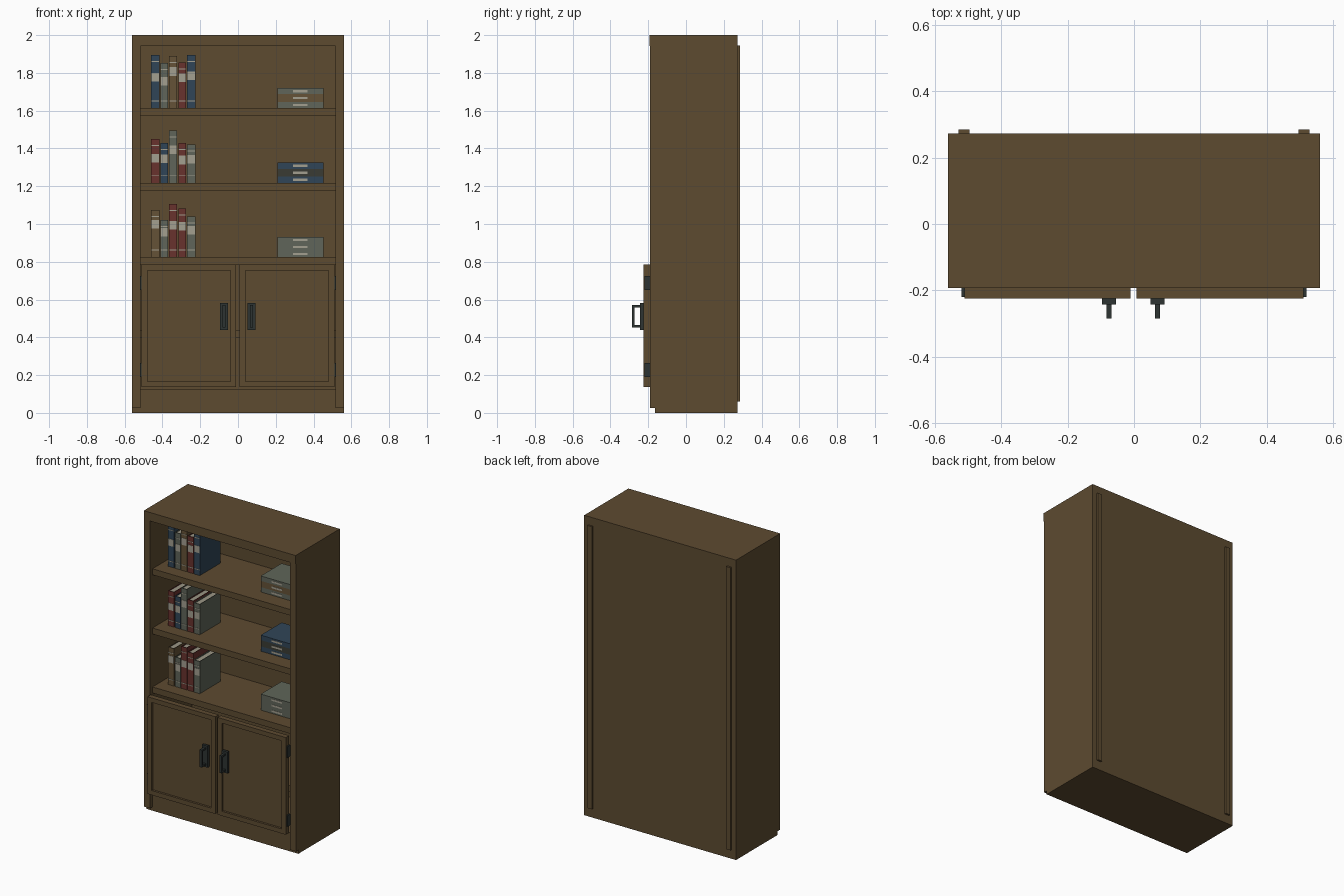
import bpy, bmesh

if "Cube" in bpy.data.objects:
    bpy.data.objects.remove(bpy.data.objects["Cube"])


def material(name, rgb):
    m = bpy.data.materials.new(name)
    m.diffuse_color = (*rgb, 1)
    m.use_nodes = True
    m.node_tree.nodes["Principled BSDF"].inputs["Base Color"].default_value = m.diffuse_color
    return m


WOOD = material("brown_wood", (0.11, 0.07, 0.03))
METAL = material("dark_metal", (0.026, 0.034, 0.032))
BLUE = material("blue_cover", (0.03, 0.06, 0.095))
RED = material("red_cover", (0.14, 0.032, 0.026))
GREY = material("grey_green_cover", (0.115, 0.13, 0.1))
TAN = material("tan_cover", (0.13, 0.085, 0.038))
DARK = material("dark_olive_cover", (0.042, 0.044, 0.034))
CREAM = material("cream_label", (0.37, 0.35, 0.28))
PAGES = material("page_paper", (0.33, 0.31, 0.24))


def boxes(name, parts):
    """One object from several (x0, x1, y0, y1, z0, z1, material) boxes."""
    bm = bmesh.new()
    mats = []
    for x0, x1, y0, y1, z0, z1, mat in parts:
        if mat not in mats:
            mats.append(mat)
        verts = bmesh.ops.create_cube(bm, size=1)["verts"]
        for v in verts:
            v.co = ((x0 + x1) / 2 + v.co.x * (x1 - x0),
                    (y0 + y1) / 2 + v.co.y * (y1 - y0),
                    (z0 + z1) / 2 + v.co.z * (z1 - z0))
        for f in {f for v in verts for f in v.link_faces}:
            f.material_index = mats.index(mat)
    me = bpy.data.meshes.new(name)
    bm.to_mesh(me)
    bm.free()
    for m in mats:
        me.materials.append(m)
    ob = bpy.data.objects.new(name, me)
    bpy.context.collection.objects.link(ob)
    return ob


def box(name, *dims, mat=WOOD):
    return boxes(name, [(*dims, mat)])


# Carcass
BACK, FRONT, INNER = 0.273, -0.164, 0.516
box("base", -0.56, 0.56, FRONT, BACK, 0, 0.125)
box("top_board", -0.56, 0.56, -0.161, BACK, 1.945, 2)
box("top_front_trim", -0.56, 0.56, -0.193, -0.161, 1.943, 2)
box("back_panel", -INNER, INNER, 0.25, BACK, 0.125, 1.945)
for side, s in (("left", -1), ("right", 1)):
    xa, xb = sorted((s * INNER, s * 0.56))
    box(side + "_side_panel", xa, xb, FRONT, BACK, 0.125, 1.945)
    box(side + "_front_stile", xa, xb, -0.19, FRONT, 0.025, 1.943)
    xa, xb = sorted((s * 0.495, s * 0.528))
    box(side + "_back_batten", xa, xb, BACK, 0.285, 0.06, 1.945)

# Shelves, the lowest one hidden behind the doors
SHELVES = (0.825, 1.218, 1.613)
for i, z in enumerate((0.437,) + SHELVES):
    box(f"shelf_{i}", -INNER, INNER, FRONT, 0.25, z - 0.04, z)

# Doors with recessed panels, hinges and handles
for side, s, xa, xb, hx in (("left", -1, -0.51, -0.01, -0.075),
                            ("right", 1, 0.008, 0.51, 0.071)):
    door = box(side + "_door", xa, xb, -0.225, -0.19, 0.137, 0.785)
    bm = bmesh.new()
    bm.from_mesh(door.data)
    front = min(bm.faces, key=lambda f: f.calc_center_median().y)
    bmesh.ops.inset_region(bm, faces=[front], thickness=0.043)
    panel = bmesh.ops.extrude_discrete_faces(bm, faces=[front])["faces"]
    for v in panel[0].verts:
        v.co.y += 0.014
    bm.to_mesh(door.data)
    bm.free()
    ha, hb = sorted((s * 0.508, s * 0.519))
    for level, z in (("lower", 0.19), ("upper", 0.65)):
        box(f"{side}_{level}_hinge", ha, hb, -0.219, -0.188, z, z + 0.075, mat=METAL)
    boxes(side + "_handle", [
        (hx - 0.021, hx + 0.021, -0.243, -0.225, 0.44, 0.583, METAL),
        (hx - 0.008, hx + 0.008, -0.285, -0.273, 0.453, 0.57, METAL),
        (hx - 0.008, hx + 0.008, -0.273, -0.243, 0.453, 0.465, METAL),
        (hx - 0.008, hx + 0.008, -0.273, -0.243, 0.558, 0.57, METAL)])


def upright_book(name, x0, x1, z, h, cover, label):
    y0, y1, t = -0.08, 0.14, 0.004
    parts = [(x0, x0 + t, y0, y1, z, z + h, cover),
             (x1 - t, x1, y0, y1, z, z + h, cover),
             (x0 + t, x1 - t, y0, y0 + t, z, z + h, cover),
             (x0 + t, x1 - t, y0 + t, y1 - 0.006, z + 0.003, z + h - 0.005, PAGES)]
    # spine label and thin bands
    for lo, hi in ((label * h, label * h + 0.046), (0.035, 0.04), (h - 0.037, h - 0.032)):
        parts.append((x0 + 0.001, x1 - 0.001, y0 - 0.002, y0, z + lo, z + hi, CREAM))
    boxes(name, parts)


def lying_book(name, z0, z1, cover):
    x0, x1, y0, y1, t = 0.21, 0.452, -0.06, 0.16, 0.004
    zm = (z0 + z1) / 2
    boxes(name, [(x0, x1, y0, y1, z0, z0 + t, cover),
                 (x0, x1, y0, y1, z1 - t, z1, cover),
                 (x0, x1, y0, y0 + t, z0 + t, z1 - t, cover),
                 (x0 + 0.004, x1 - 0.004, y0 + t, y1 - 0.006, z0 + t, z1 - t, PAGES),
                 (0.292, 0.368, y0 - 0.002, y0, zm - 0.006, zm + 0.006, CREAM)])


# Books: upright row on the left (colour, height, label position), stack on the right
SLOTS = ((-0.46, -0.416), (-0.41, -0.37), (-0.364, -0.322), (-0.316, -0.274), (-0.27, -0.226))
ROWS = (
    ((TAN, 0.25, 0.6), (GREY, 0.197, 0.55), (RED, 0.28, 0.52), (RED, 0.256, 0.55), (GREY, 0.215, 0.55)),
    ((RED, 0.233, 0.46), (BLUE, 0.21, 0.5), (GREY, 0.277, 0.55), (RED, 0.212, 0.46), (GREY, 0.203, 0.5)),
    ((BLUE, 0.281, 0.5), (GREY, 0.24, 0.5), (TAN, 0.277, 0.62), (RED, 0.242, 0.57), (BLUE, 0.281, 0.53)),
)
STACKS = ((GREY, GREY, GREY), (BLUE, DARK, BLUE), (GREY, TAN, GREY))
for i, z in enumerate(SHELVES):
    for j, ((x0, x1), (cover, h, label)) in enumerate(zip(SLOTS, ROWS[i])):
        upright_book(f"shelf_{i + 1}_upright_book_{j + 1}", x0, x1, z, h, cover, label)
    zb = z
    for j, (cover, t) in enumerate(zip(STACKS[i], (0.033, 0.041, 0.033))):
        lying_book(f"shelf_{i + 1}_stacked_book_{j + 1}", zb, zb + t, cover)
        zb += t
